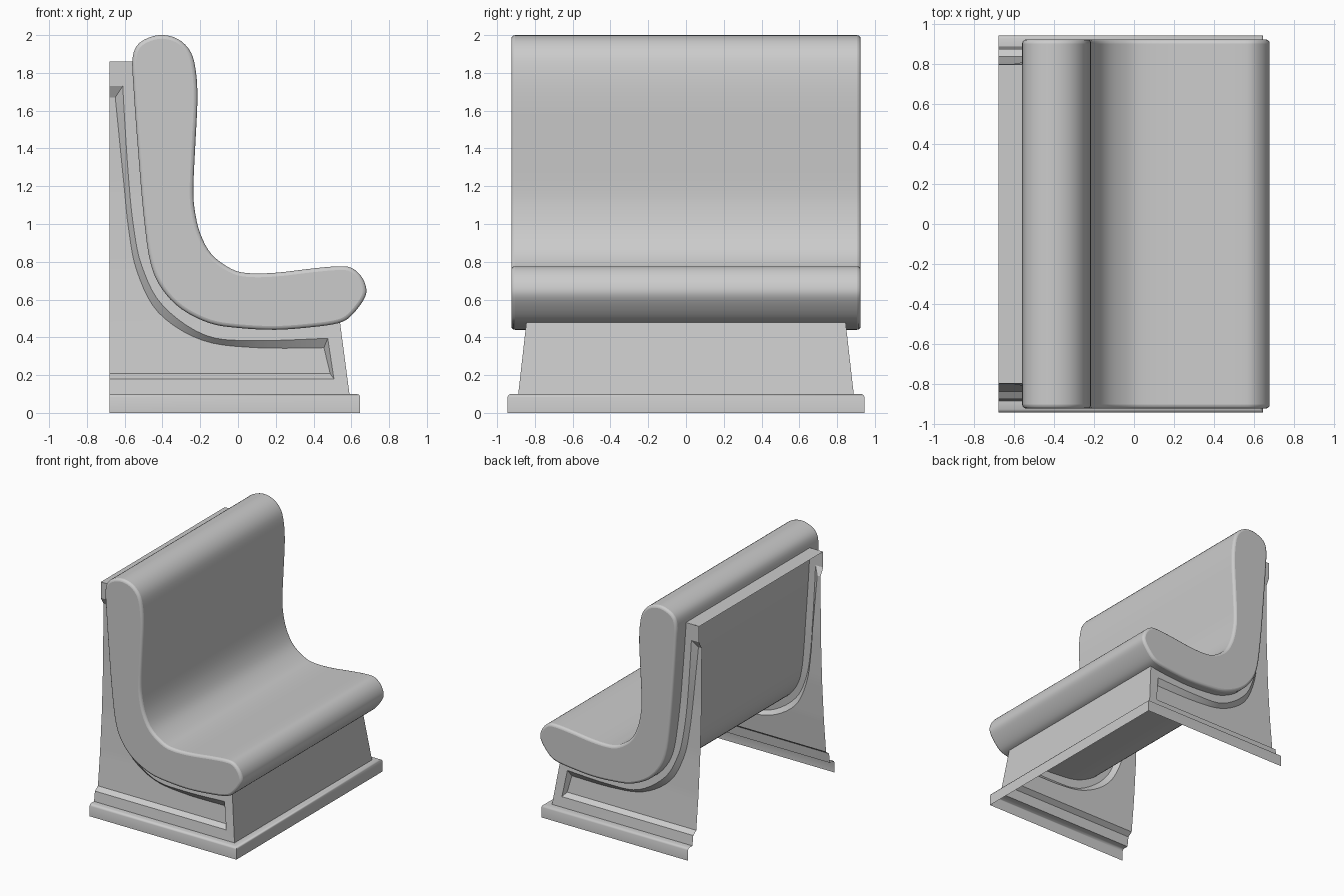
import bpy, bmesh, math

if "Cube" in bpy.data.objects:
    bpy.data.objects.remove(bpy.data.objects["Cube"])


def spline(pts, steps=5, closed=False):
    """Catmull-Rom curve through 2D points."""
    n, out = len(pts), []
    get = (lambda i: pts[i % n]) if closed else (lambda i: pts[max(0, min(n - 1, i))])
    for i in range(n if closed else n - 1):
        a, b, c, d = (get(i + k) for k in (-1, 0, 1, 2))
        for s in range(steps):
            t = s / steps
            out.append(tuple(0.5 * (2 * q + (r - p) * t + (2 * p - 5 * q + 4 * r - w) * t * t
                                    + (3 * q - p - 3 * r + w) * t ** 3)
                             for p, q, r, w in zip(a, b, c, d)))
    return out if closed else out + [pts[-1]]


def strip(bm, a, b):
    """Quads between two rows of 3D points."""
    va, vb = [bm.verts.new(p) for p in a], [bm.verts.new(p) for p in b]
    for i in range(len(a) - 1):
        bm.faces.new((va[i], va[i + 1], vb[i + 1], vb[i]))


def finish(name, bm, angle=35):
    bmesh.ops.remove_doubles(bm, verts=bm.verts, dist=0.0005)
    bmesh.ops.recalc_face_normals(bm, faces=bm.faces)
    me = bpy.data.meshes.new(name)
    bm.to_mesh(me)
    bm.free()
    ob = bpy.data.objects.new(name, me)
    bpy.context.collection.objects.link(ob)
    bpy.ops.object.select_all(action='DESELECT')
    bpy.context.view_layer.objects.active = ob
    ob.select_set(True)
    bpy.ops.object.shade_smooth_by_angle(angle=math.radians(angle))
    return ob


# One-piece seat and backrest cushion
outline = spline([
    (-0.42, 2.0), (-0.52, 1.96), (-0.558, 1.88), (-0.553, 1.72), (-0.53, 1.4), (-0.50, 1.05),
    (-0.465, 0.8), (-0.405, 0.66), (-0.30, 0.55), (-0.15, 0.475), (0.0, 0.45), (0.2, 0.44),
    (0.4, 0.455), (0.53, 0.475), (0.595, 0.51), (0.66, 0.59), (0.68, 0.65), (0.655, 0.72),
    (0.60, 0.768), (0.53, 0.776), (0.4, 0.765), (0.2, 0.742), (0.05, 0.74), (-0.04, 0.765),
    (-0.14, 0.84), (-0.20, 0.95), (-0.23, 1.08), (-0.236, 1.2), (-0.226, 1.42),
    (-0.215, 1.65), (-0.222, 1.8), (-0.25, 1.91), (-0.32, 1.98)], 4, True)
bm = bmesh.new()
face = bm.faces.new([bm.verts.new((x, -0.925, z)) for x, z in outline])
moved = bmesh.ops.extrude_face_region(bm, geom=[face])['geom']
bm.faces.ensure_lookup_table()
bmesh.ops.translate(bm, vec=(0, 1.85, 0), verts=[v for v in moved if isinstance(v, bmesh.types.BMVert)])
if not face.is_valid or all(len(f.verts) == 4 or f.calc_center_median().y > 0 for f in bm.faces):
    bmesh.ops.holes_fill(bm, edges=bm.edges, sides=0)
cushion = finish("cushion", bm)
bev = cushion.modifiers.new("rounded_ends", 'BEVEL')
bev.width, bev.segments, bev.limit_method, bev.angle_limit = 0.02, 3, 'ANGLE', math.radians(50)


# Flared half-width of the base at a given height
FLARE = [(0.0, 0.90), (0.1, 0.888), (0.2, 0.874), (0.48, 0.845), (0.8, 0.822), (1.2, 0.806), (1.9, 0.80)]


def half_width(z):
    for (z0, y0), (z1, y1) in zip(FLARE, FLARE[1:]):
        if z <= z1:
            return y0 + (y1 - y0) * (z - z0) / (z1 - z0)
    return FLARE[-1][1]


def on_side(pts, inset=0.0):
    return [(x, -half_width(z) + inset, z) for x, z in pts]


# Side frames: raised rim, bevelled edge and recessed panel
BACK, DEPTH = -0.68, 0.035
under = spline([(-0.54, 1.86), (-0.52, 1.6), (-0.50, 1.3), (-0.47, 1.0), (-0.42, 0.75),
                (-0.30, 0.59), (-0.08, 0.50), (0.2, 0.47), (0.54, 0.48)])
rim = spline([(-0.61, 1.73), (-0.60, 1.55), (-0.58, 1.25), (-0.555, 1.0), (-0.51, 0.78),
              (-0.40, 0.57), (-0.17, 0.41), (0.1, 0.383), (0.475, 0.395)])
recess = spline([(-0.65, 1.67), (-0.635, 1.52), (-0.605, 1.22), (-0.58, 0.98), (-0.535, 0.75),
                 (-0.42, 0.53), (-0.19, 0.385), (0.1, 0.345), (0.455, 0.345)])
outer_path = [(BACK, 1.86)] + under + [(0.59, 0.1), (BACK, 0.1)]
rim_path = [(BACK, 1.73)] + rim + [(0.508, 0.18), (BACK, 0.18)]
recess_path = [(BACK, 1.67)] + recess + [(0.488, 0.208), (BACK, 0.208)]
bm = bmesh.new()
strip(bm, on_side(outer_path), on_side(rim_path))
strip(bm, on_side(rim_path), on_side(recess_path, DEPTH))
edge = recess + [(0.488, 0.208)]
strip(bm, on_side(edge, DEPTH), on_side([(BACK, z) for x, z in edge], DEPTH))
side = finish("side_frames", bm, 30)
mir = side.modifiers.new("other_side", 'MIRROR')
mir.use_axis = (False, True, False)

# Front panel under the seat
bm = bmesh.new()
strip(bm, [(0.59, s * half_width(0.1), 0.1) for s in (-1, 1)],
      [(0.54, s * half_width(0.48), 0.48) for s in (-1, 1)])
finish("front_panel", bm)

# Top rail behind the backrest
bm = bmesh.new()
strip(bm, [(BACK, s * 0.80, 1.86) for s in (-1, 1)], [(-0.54, s * 0.80, 1.86) for s in (-1, 1)])
finish("top_rail", bm)

# Plinth moulding around three sides, open at the back
bm = bmesh.new()
rows = []
for inset, z in [(0, 0), (0, 0.083), (0.005, 0.095), (0.017, 0.1), (0.057, 0.1)]:
    x, y = 0.647 - inset, 0.945 - inset
    rows.append([(BACK, -y, z), (x, -y, z), (x, y, z), (BACK, y, z)])
for a, b in zip(rows, rows[1:]):
    strip(bm, a, b)
finish("plinth", bm, 50)
